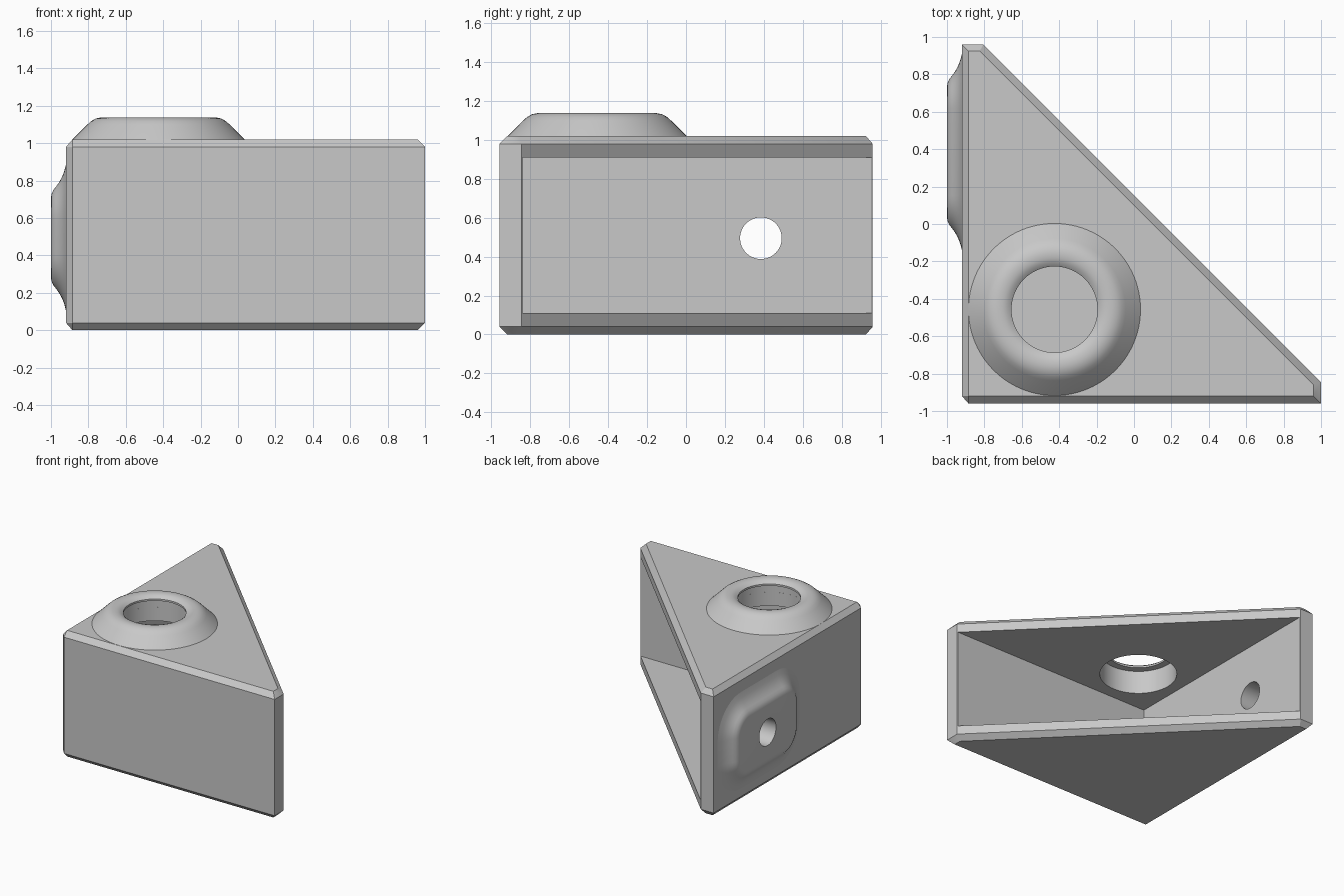
import bpy, bmesh, math
from mathutils import Matrix, Vector

cube = bpy.data.objects.get("Cube")
if cube:
    bpy.data.objects.remove(cube, do_unlink=True)

GREY = (0.58, 0.58, 0.58, 1.0)
grey = bpy.data.materials.new("plain_grey")
grey.use_nodes = True
grey.diffuse_color = GREY
grey.node_tree.nodes["Principled BSDF"].inputs["Base Color"].default_value = GREY


def make(name, bm):
    bmesh.ops.recalc_face_normals(bm, faces=bm.faces)
    mesh = bpy.data.meshes.new(name)
    bm.to_mesh(mesh)
    bm.free()
    mesh.materials.append(grey)
    obj = bpy.data.objects.new(name, mesh)
    bpy.context.collection.objects.link(obj)
    return obj


def activate(obj):
    bpy.ops.object.select_all(action='DESELECT')
    obj.select_set(True)
    bpy.context.view_layer.objects.active = obj


def cut(obj, cutter):
    cutter.hide_render = True
    activate(obj)
    mod = obj.modifiers.new("cut", 'BOOLEAN')
    mod.operation = 'DIFFERENCE'
    mod.solver = 'EXACT'
    mod.object = cutter
    bpy.ops.object.modifier_apply(modifier=mod.name)


def smooth(obj):
    activate(obj)
    bpy.ops.object.shade_smooth_by_angle(angle=math.radians(32))


def cylinder(name, centre, radius, depth, axis):
    bm = bmesh.new()
    turn = Vector((0, 0, 1)).rotation_difference(Vector(axis)).to_matrix().to_4x4()
    bmesh.ops.create_cone(bm, cap_ends=True, segments=64, radius1=radius, radius2=radius,
                          depth=depth, matrix=Matrix.Translation(centre) @ turn)
    return make(name, bm)


def loft(bm, loops, close=True):
    rings = [[bm.verts.new(p) for p in loop] for loop in loops]
    for a, b in zip(rings, rings[1:]):
        for i in range(len(a)):
            j = (i + 1) % len(a)
            bm.faces.new((a[i], a[j], b[j], b[i]))
    if close:
        bm.faces.new(rings[0])
        bm.faces.new(rings[-1])


# Chamfered triangular body: hull of full outline and inset top and bottom outlines
outline = [(-.885, -.96), (1, -.96), (1, -.845), (-.805, .96), (-.92, .96), (-.92, -.92)]
inset = [(-.885, -.92), (.96, -.92), (.96, -.86), (-.825, .925), (-.885, .925)]
bm = bmesh.new()
for points, levels in ((outline, (.04, .98)), (inset, (0, 1.02))):
    for z in levels:
        for x, y in points:
            bm.verts.new((x, y, z))
bmesh.ops.convex_hull(bm, input=bm.verts)
bmesh.ops.dissolve_limit(bm, angle_limit=.01, verts=bm.verts, edges=bm.edges)
body = make("triangular_housing", bm)

# Pocket open through the sloping side
bm = bmesh.new()
pocket_plan = [(-.80, -.84), (1.6, -.84), (-.80, 1.56)]
loft(bm, [[(x, y, z) for x, y in pocket_plan] for z in (.11, .91)])
pocket = make("pocket_cutter", bm)
cut(body, pocket)

# Holes in the top plate and side wall
RING = Vector((-.425, -.457, 0))
SIDE = Vector((-.92, .385, .495))
top_hole = cylinder("top_hole_cutter", RING + Vector((0, 0, 1)), .285, .4, (0, 0, 1))
side_hole = cylinder("side_hole_cutter", SIDE, .107, .5, (1, 0, 0))
cut(body, top_hole)
cut(body, side_hole)

# Round collar with a rolled rim and a thin inner lip
profile = [(.46, 1.02), (.38, 1.1), (.36, 1.118), (.335, 1.132), (.305, 1.138),
           (.275, 1.136), (.25, 1.128), (.23, 1.112), (.23, 1.097), (.285, 1.097), (.285, 1.02)]
bm = bmesh.new()
angles = [math.tau * i / 96 for i in range(96)]
loft(bm, [[RING + Vector((r * math.cos(a), r * math.sin(a), z)) for a in angles]
          for r, z in profile], close=False)
collar = make("top_collar", bm)


# Rounded rectangular side boss with a flared foot
def rounded_rectangle(x, grow):
    points = []
    radius = .12 + grow
    for quarter, (sy, sz) in enumerate(((1, 1), (-1, 1), (-1, -1), (1, -1))):
        for i in range(13):
            a = math.pi / 2 * (quarter + i / 12)
            points.append((x, SIDE.y + sy * .23 + radius * math.cos(a),
                           SIDE.z + sz * .095 + radius * math.sin(a)))
    return points


bm = bmesh.new()
steps = [(-.90, .175), (-.92, .175), (-.93, .137), (-.942, .107), (-.957, .08),
         (-.973, .058), (-.987, .04), (-.996, .02), (-1, 0)]
loft(bm, [rounded_rectangle(x, grow) for x, grow in steps])
boss = make("side_boss", bm)
cut(boss, side_hole)

for obj in (body, collar, boss):
    smooth(obj)
for cutter in (pocket, top_hole, side_hole):
    bpy.data.objects.remove(cutter, do_unlink=True)
